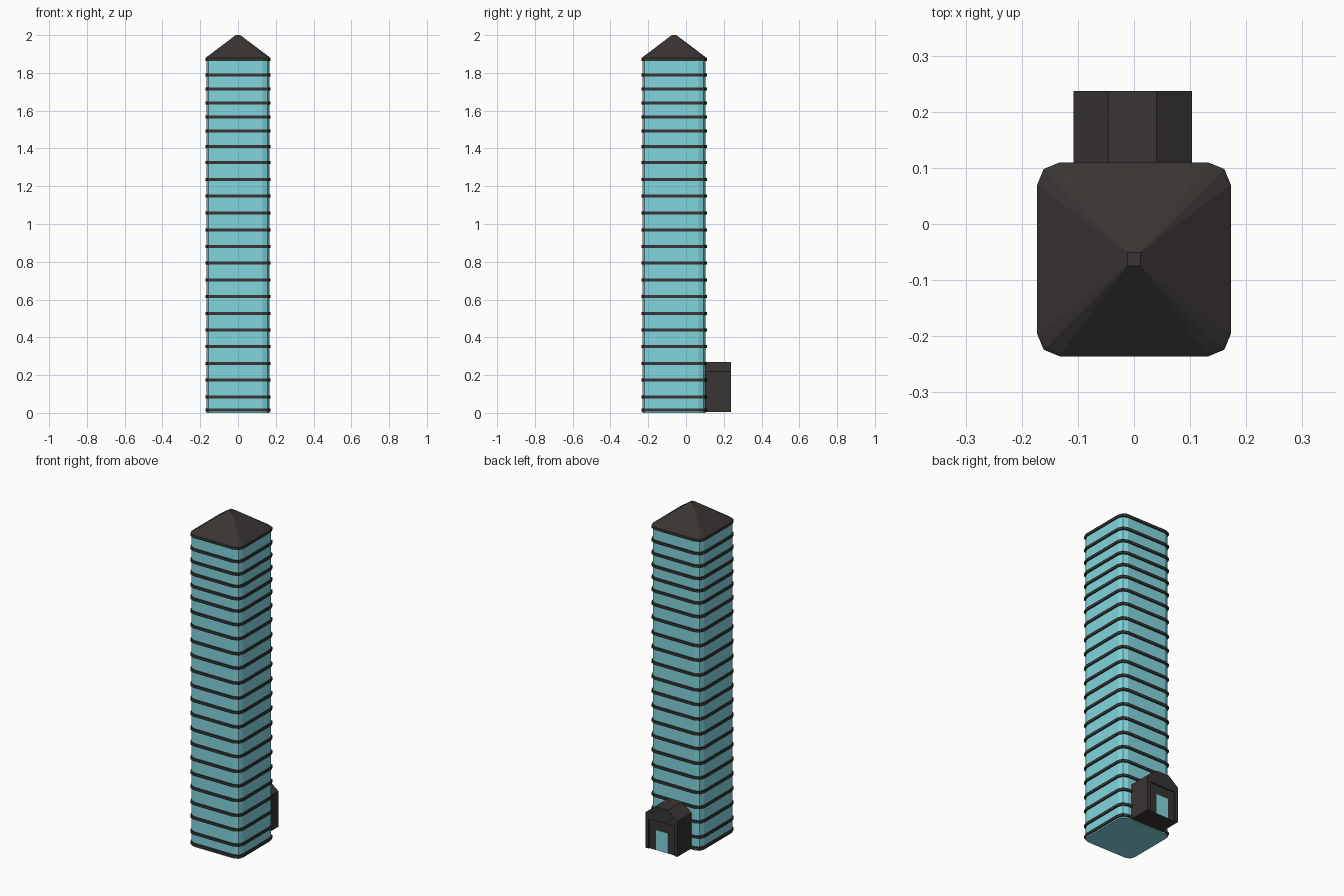
import bpy, bmesh, math

if "Cube" in bpy.data.objects:
    bpy.data.objects.remove(bpy.data.objects["Cube"])

CY = -0.063  # tower centre in y


def material(name, color):
    m = bpy.data.materials.new(name)
    m.diffuse_color = color
    m.use_nodes = True
    m.node_tree.nodes["Principled BSDF"].inputs["Base Color"].default_value = m.diffuse_color
    return m


dark = material("dark_metal", (0.04, 0.035, 0.033, 1))
glass = material("teal_glass", (0.22, 0.67, 0.73, 1))


def rounded_square(half, radius, z):
    # square outline with two facets on every corner
    c = half - radius
    pts = []
    for i, (sx, sy) in enumerate([(1, 1), (-1, 1), (-1, -1), (1, -1)]):
        for k in range(3):
            a = math.radians(90 * i + 45 * k)
            pts.append((sx * c + radius * math.cos(a), CY + sy * c + radius * math.sin(a), z))
    return pts


def loft(name, rings, mat):
    # closed solid through a list of matching outlines
    bm = bmesh.new()
    loops = [[bm.verts.new(p) for p in r] for r in rings]
    for a, b in zip(loops, loops[1:]):
        n = len(a)
        for i in range(n):
            j = (i + 1) % n
            bm.faces.new((a[i], a[j], b[j], b[i]))
    bm.faces.new(loops[0][::-1])
    bm.faces.new(loops[-1])
    bmesh.ops.remove_doubles(bm, verts=bm.verts, dist=1e-5)
    bmesh.ops.recalc_face_normals(bm, faces=bm.faces)
    me = bpy.data.meshes.new(name)
    bm.to_mesh(me)
    bm.free()
    ob = bpy.data.objects.new(name, me)
    bpy.context.collection.objects.link(ob)
    me.materials.append(mat)
    return ob


def extrude_y(name, profile, y0, y1, mat):
    return loft(name, [[(x, y, z) for x, z in profile] for y in (y0, y1)], mat)


# glass shaft
loft("glass_shaft", [rounded_square(0.166, 0.036, z) for z in (0, 1.87)], glass)

# floor bands
levels = [0.016, 0.083, 0.175, 0.262, 0.352, 0.439, 0.527, 0.616, 0.704, 0.794, 0.881,
          0.968, 1.058, 1.148, 1.235, 1.325, 1.41, 1.492, 1.566, 1.64, 1.714, 1.79, 1.87]
for i, z in enumerate(levels):
    loft(f"floor_band_{i:02d}",
         [rounded_square(0.173, 0.041, z + s) for s in (-0.008, 0.008)], dark)

# pyramid roof with a small flat tip
loft("roof", [rounded_square(0.173, 0.041, 1.872), rounded_square(0.173, 0.041, 1.878),
              rounded_square(0.167, 0.037, 1.883), rounded_square(0.012, 0.0, 2.0)], dark)

# entrance porch body with bevelled roof
left, right, base, eave, top = -0.108, 0.103, 0.006, 0.22, 0.27
outline = [(left, base), (left, eave), (-0.046, top), (0.04, top), (right, eave), (right, base)]
extrude_y("porch_body", outline, 0.09, 0.23, dark)

# raised surround leaving a recessed panel
opening = [(0.083, base), (0.083, 0.185), (-0.088, 0.185), (-0.088, base)]
extrude_y("porch_surround", outline + opening, 0.23, 0.237, dark)

# glass door
door = [(-0.043, 0.008), (-0.043, 0.128), (0.036, 0.128), (0.036, 0.008)]
extrude_y("door_glass", door, 0.225, 0.232, glass)
